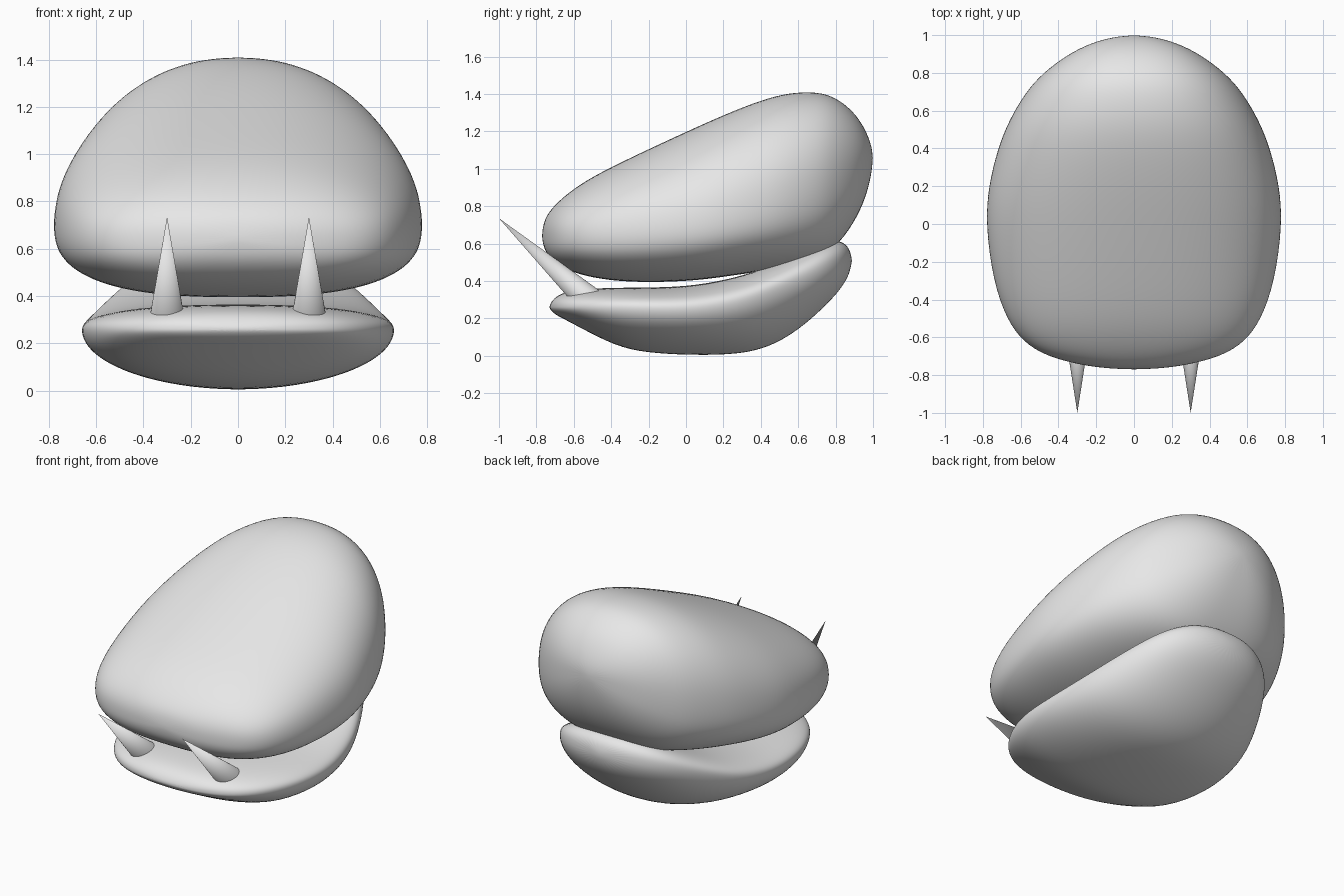
import bpy, bmesh, math
from mathutils import Vector

if "Cube" in bpy.data.objects:
    bpy.data.objects.remove(bpy.data.objects["Cube"])

grey = bpy.data.materials.new("plain_grey")
grey.diffuse_color = (0.8, 0.8, 0.8, 1)
grey.use_nodes = True
grey.node_tree.nodes["Principled BSDF"].inputs["Base Color"].default_value = grey.diffuse_color


def finish(name, bm, angle):
    """Turn a bmesh into a smooth shaded grey object."""
    bmesh.ops.recalc_face_normals(bm, faces=bm.faces)
    mesh = bpy.data.meshes.new(name)
    bm.to_mesh(mesh)
    bm.free()
    mesh.materials.append(grey)
    ob = bpy.data.objects.new(name, mesh)
    bpy.context.collection.objects.link(ob)
    bpy.ops.object.select_all(action='DESELECT')
    ob.select_set(True)
    bpy.context.view_layer.objects.active = ob
    bpy.ops.object.shade_smooth_by_angle(angle=angle)
    return ob


def loft(name, front, back, stations, n_top, n_bottom, segs=32):
    """Rounded body from (y, half width, bottom, widest z, top) stations,
    closed at the (y, z) end points."""
    bm = bmesh.new()
    rings = []
    for y, w, low, mid, high in stations:
        ring = []
        for i in range(segs):
            a = 2 * math.pi * i / segs
            c, s = math.cos(a), math.sin(a)
            n, h = (n_top, high - mid) if s > 0 else (n_bottom, mid - low)
            x = math.copysign(abs(c) ** (2 / n), c) * w
            z = mid + math.copysign(abs(s) ** (2 / n), s) * h
            ring.append(bm.verts.new((x, y, z)))
        rings.append(ring)
    tips = [bm.verts.new((0, y, z)) for y, z in (front, back)]
    for i in range(segs):
        j = (i + 1) % segs
        for a, b in zip(rings, rings[1:]):
            bm.faces.new((a[i], a[j], b[j], b[i]))
        for tip, ring in zip(tips, (rings[0], rings[-1])):
            bm.faces.new((tip, ring[i], ring[j]))
    ob = finish(name, bm, math.pi)
    ob.modifiers.new("smooth", 'SUBSURF').levels = 2
    ob.modifiers["smooth"].render_levels = 2
    return ob


# Large sloping upper head
loft("upper_head", (-0.77, 0.64), (1.0, 1.06), [
    (-0.765, 0.13, 0.60, 0.64, 0.69),
    (-0.75, 0.27, 0.55, 0.64, 0.745),
    (-0.70, 0.47, 0.495, 0.64, 0.81),
    (-0.62, 0.595, 0.45, 0.645, 0.88),
    (-0.50, 0.68, 0.415, 0.65, 0.96),
    (-0.30, 0.75, 0.39, 0.66, 1.06),
    (0.00, 0.79, 0.395, 0.69, 1.20),
    (0.20, 0.775, 0.42, 0.72, 1.29),
    (0.40, 0.725, 0.45, 0.77, 1.37),
    (0.55, 0.665, 0.475, 0.82, 1.41),
    (0.70, 0.575, 0.51, 0.88, 1.415),
    (0.80, 0.485, 0.575, 0.93, 1.385),
    (0.90, 0.35, 0.71, 0.99, 1.305),
    (0.96, 0.225, 0.84, 1.03, 1.21),
    (0.99, 0.11, 0.96, 1.05, 1.13)], 2.2, 2.6)

# Lower jaw, curling up at the back
loft("lower_jaw", (-0.73, 0.26), (0.89, 0.51), [
    (-0.725, 0.13, 0.245, 0.26, 0.28),
    (-0.70, 0.28, 0.22, 0.26, 0.315),
    (-0.64, 0.42, 0.19, 0.26, 0.345),
    (-0.52, 0.54, 0.125, 0.26, 0.36),
    (-0.34, 0.63, 0.035, 0.26, 0.365),
    (-0.15, 0.665, 0.01, 0.255, 0.365),
    (0.05, 0.665, 0.002, 0.255, 0.375),
    (0.28, 0.625, 0.005, 0.29, 0.42),
    (0.45, 0.56, 0.045, 0.35, 0.48),
    (0.60, 0.485, 0.135, 0.41, 0.55),
    (0.73, 0.40, 0.25, 0.46, 0.61),
    (0.82, 0.29, 0.345, 0.49, 0.62),
    (0.87, 0.16, 0.425, 0.505, 0.585)], 2.4, 2.0)

# Pair of long cone teeth leaning forward out of the jaw
tip_y, tip_z, length = -1.0, 0.735, 0.72
lean = math.radians(42.25)
for side, label in ((-1, "left_tooth"), (1, "right_tooth")):
    bm = bmesh.new()
    bmesh.ops.create_cone(bm, cap_ends=True, segments=32, radius1=0.083,
                          radius2=0, depth=length)
    tooth = finish(label, bm, math.radians(40))
    axis = Vector((0, -math.cos(lean), math.sin(lean)))
    tooth.rotation_euler = axis.to_track_quat('Z', 'Y').to_euler()
    tooth.location = Vector((side * 0.3, tip_y, tip_z)) - axis * length / 2
